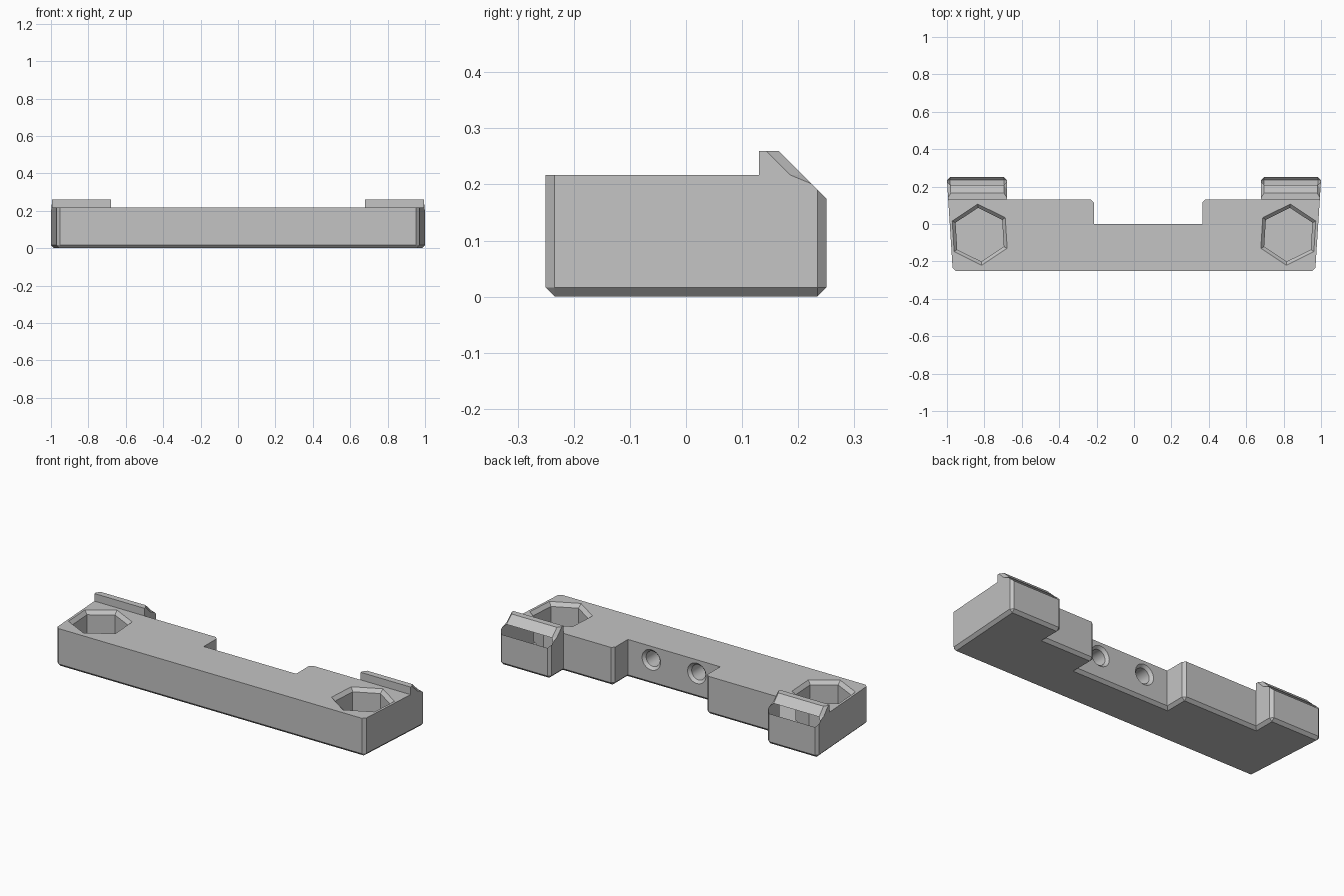
import bpy, bmesh, math
from mathutils import Matrix, Vector

if "Cube" in bpy.data.objects:
    bpy.data.objects.remove(bpy.data.objects["Cube"], do_unlink=True)

TOP, LUG_TOP, BACK, FRONT = 0.217, 0.26, 0.25, -0.25
STEP, LUG_IN, CHAMFER = 0.13, 0.68, 0.016
NOTCH = (-0.215, 0.365)

grey = bpy.data.materials.new("plain_grey")
grey.use_nodes = True
colour = (0.55, 0.55, 0.55, 1)
grey.diffuse_color = colour
grey.node_tree.nodes["Principled BSDF"].inputs["Base Color"].default_value = colour


def add_object(name, bm):
    bmesh.ops.recalc_face_normals(bm, faces=bm.faces)
    mesh = bpy.data.meshes.new(name)
    bm.to_mesh(mesh)
    bm.free()
    mesh.materials.append(grey)
    obj = bpy.data.objects.new(name, mesh)
    bpy.context.collection.objects.link(obj)
    return obj


def side_x(y):
    """Half width of the slightly tapered bar."""
    return 0.969 + 0.032 * (y - FRONT) / (BACK - FRONT)


def raise_faces(bm, faces, height):
    new = bmesh.ops.extrude_face_region(bm, geom=faces)["geom"]
    verts = [g for g in new if isinstance(g, bmesh.types.BMVert)]
    bmesh.ops.translate(bm, verts=verts, vec=(0, 0, height))
    return [g for g in new if isinstance(g, bmesh.types.BMFace)]


# Bar outline with the rear notch, plus a lug footprint at each end
bm = bmesh.new()
outline = [(-side_x(FRONT), FRONT), (side_x(FRONT), FRONT), (side_x(STEP), STEP),
           (LUG_IN, STEP), (NOTCH[1], STEP), (NOTCH[1], 0), (NOTCH[0], 0),
           (NOTCH[0], STEP), (-LUG_IN, STEP), (-side_x(STEP), STEP)]
v = [bm.verts.new((x, y, 0)) for x, y in outline]
bm.faces.new(v)
for outer, inner, s in ((v[2], v[3], 1), (v[9], v[8], -1)):
    ring = [outer, bm.verts.new((s * side_x(BACK), BACK, 0)),
            bm.verts.new((s * LUG_IN, BACK, 0)), inner]
    bm.faces.new(ring if s > 0 else ring[::-1])
raise_faces(bm, bm.faces[:], TOP)
bmesh.ops.recalc_face_normals(bm, faces=bm.faces)

# Lugs rise above the bar and slope down to the rear
lugs = [f for f in bm.faces if f.calc_center_median().y > STEP
        and f.calc_center_median().z > TOP - 0.001]
raise_faces(bm, lugs, LUG_TOP - TOP)
bmesh.ops.bisect_plane(bm, geom=bm.verts[:] + bm.edges[:] + bm.faces[:],
                       plane_co=(0, 0.165, LUG_TOP), plane_no=(0, 1, 1), clear_outer=True)
bmesh.ops.holes_fill(bm, edges=[e for e in bm.edges if e.is_boundary], sides=0)
bmesh.ops.dissolve_limit(bm, angle_limit=0.01, verts=bm.verts[:], edges=bm.edges[:])
bmesh.ops.recalc_face_normals(bm, faces=bm.faces)
bm.normal_update()


def is_chamfered(e):
    a, b = (p.co for p in e.verts)
    if max(a.z, b.z) < 0.001:
        return True
    lug_front = min(a.z, b.z) > TOP - 0.001 and max(a.y, b.y) < STEP + 0.001
    return abs(a.z - b.z) > 0.01 and e.is_convex and not lug_front


# Chamfer the underside rim, the outer corners and the lug slope ends
bmesh.ops.bevel(bm, geom=[e for e in bm.edges if is_chamfered(e)], offset=CHAMFER,
                offset_type='OFFSET', segments=1, affect='EDGES', clamp_overlap=True)
bracket = add_object("mounting_bracket", bm)


def cut_recess(name, sides, outer, inner, depth, matrix):
    """Cut a recess with a flared rim; it sinks along local -z."""
    bm = bmesh.new()
    rings = []
    for r, z in ((outer + 0.01, 0.01), (inner, inner - outer), (inner, -depth)):
        rings.append([bm.verts.new((r * math.cos(t), r * math.sin(t), z))
                      for t in (math.tau * i / sides for i in range(sides))])
    for low, high in zip(rings, rings[1:]):
        for i in range(sides):
            j = (i + 1) % sides
            bm.faces.new((low[i], low[j], high[j], high[i]))
    bm.faces.new(rings[0])
    bm.faces.new(rings[-1])
    bm.transform(matrix)
    cutter = add_object(name, bm)
    cutter.hide_render = True
    mod = bracket.modifiers.new(name, 'BOOLEAN')
    mod.operation, mod.solver, mod.object = 'DIFFERENCE', 'EXACT', cutter
    bpy.context.view_layer.objects.active = bracket
    bpy.ops.object.modifier_apply(modifier=name)
    bpy.data.objects.remove(cutter, do_unlink=True)


# Hexagonal pockets, turned to follow the tapered ends
for s in (-1, 1):
    place = Matrix.Translation((s * 0.825, -0.057, TOP)) @ Matrix.Rotation(
        math.radians(90 - s * 3.6), 4, 'Z')
    cut_recess("hex_pocket", 6, 0.164, 0.144, 0.165, place)

# Round screw holes in the notch wall
for s in (-1, 1):
    place = Matrix.Translation((sum(NOTCH) / 2 + s * 0.143, 0, 0.14)) @ Matrix.Rotation(
        math.radians(-90), 4, 'X')
    cut_recess("screw_hole", 32, 0.058, 0.043, 0.17, place)

bpy.ops.object.select_all(action='DESELECT')
bracket.select_set(True)
bpy.context.view_layer.objects.active = bracket
bpy.ops.object.shade_smooth_by_angle(angle=math.radians(20))
